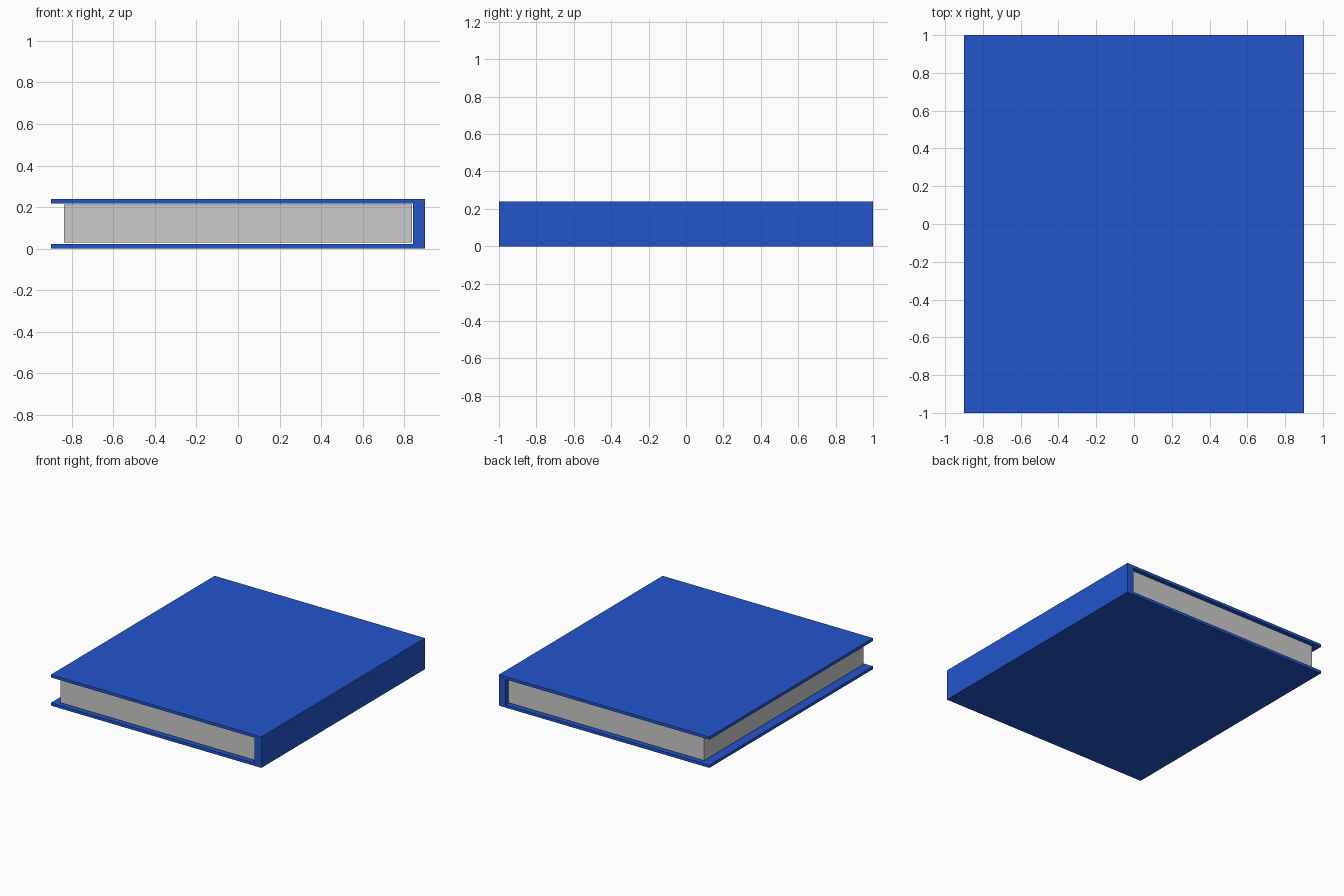
import bpy, bmesh

if "Cube" in bpy.data.objects:
    bpy.data.objects.remove(bpy.data.objects["Cube"])


def extrude_profile(name, profile, half_depth, color=None):
    """Extrude an x-z outline along y, centred on y = 0."""
    bm = bmesh.new()
    face = bm.faces.new([bm.verts.new((x, -half_depth, z)) for x, z in profile])
    out = bmesh.ops.extrude_face_region(bm, geom=[face])
    moved = [g for g in out["geom"] if isinstance(g, bmesh.types.BMVert)]
    bmesh.ops.translate(bm, vec=(0, 2 * half_depth, 0), verts=moved)
    bmesh.ops.recalc_face_normals(bm, faces=bm.faces)
    mesh = bpy.data.meshes.new(name)
    bm.to_mesh(mesh)
    bm.free()
    obj = bpy.data.objects.new(name, mesh)
    bpy.context.collection.objects.link(obj)
    if color:
        mat = bpy.data.materials.new(name + "_color")
        mat.diffuse_color = color
        mat.use_nodes = True
        mat.node_tree.nodes["Principled BSDF"].inputs["Base Color"].default_value = mat.diffuse_color
        mesh.materials.append(mat)
    return obj


W, H = 0.9, 0.24          # half width and thickness of the closed book
BOARD = 0.022             # cover board thickness
SPINE = 0.842             # inner face of the spine

# Cover: one C-shaped profile, two boards joined by the spine at +x
extrude_profile("cover", [
    (-W, 0), (W, 0), (W, H), (-W, H),
    (-W, H - BOARD), (SPINE, H - BOARD), (SPINE, BOARD), (-W, BOARD),
], 1.0, (0.016, 0.09, 0.6, 1))

# Page block, inset from the cover on every side
P, Z0, Z1 = 0.838, 0.03, 0.212
extrude_profile("pages", [(-P, Z0), (P, Z0), (P, Z1), (-P, Z1)], 0.975)
